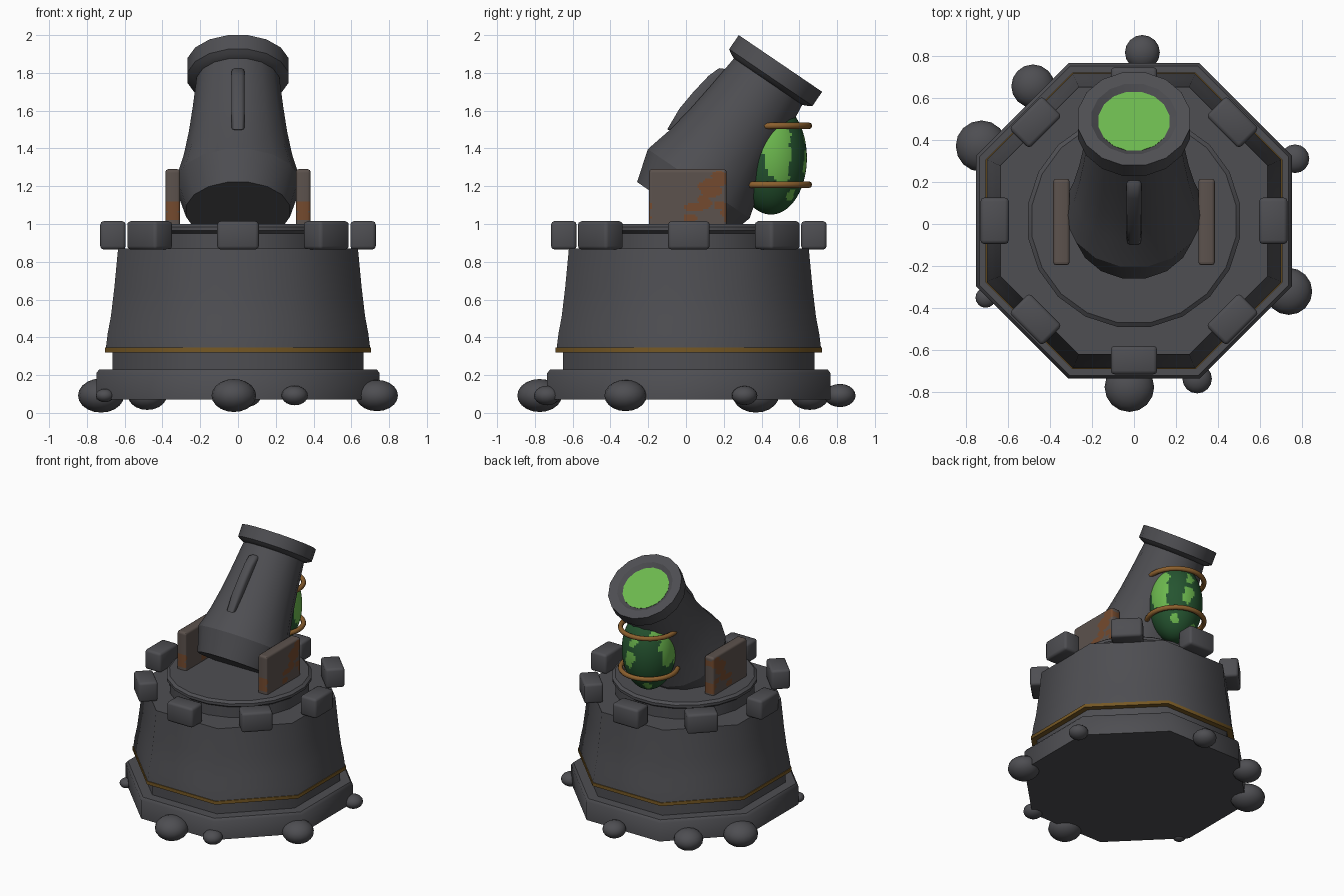
import bpy, bmesh, math
from mathutils import Matrix, Vector

cube = bpy.data.objects.get("Cube")
if cube:
    bpy.data.objects.remove(cube, do_unlink=True)

CY = 0.015                       # depth centre of the tower
TAU = 2 * math.pi


def material(name, *srgb):
    lin = [((c / 255 + 0.055) / 1.055) ** 2.4 for c in srgb] + [1]
    m = bpy.data.materials.new(name)
    m.use_nodes = True
    m.diffuse_color = lin
    m.node_tree.nodes["Principled BSDF"].inputs["Base Color"].default_value = lin
    return m


IRON = material("dark iron", 78, 78, 82)
GOLD = material("old gold", 118, 88, 36)
COPPER = material("copper", 140, 96, 46)
PLATE = material("weathered plate", 92, 82, 77)
RUST = material("rust", 116, 74, 46)
LIME = material("bright green", 108, 184, 78)
GREEN = material("deep green", 37, 84, 48)


def finish(name, bm, mats, angle=50, matrix=None):
    bmesh.ops.recalc_face_normals(bm, faces=bm.faces[:])
    mesh = bpy.data.meshes.new(name)
    bm.to_mesh(mesh)
    bm.free()
    for m in mats:
        mesh.materials.append(m)
    ob = bpy.data.objects.new(name, mesh)
    bpy.context.collection.objects.link(ob)
    if matrix:
        ob.matrix_world = matrix
    bpy.ops.object.select_all(action='DESELECT')
    ob.select_set(True)
    bpy.context.view_layer.objects.active = ob
    bpy.ops.object.shade_smooth_by_angle(angle=math.radians(angle))
    return ob


def lathe(name, profile, sides, mat, matrix=None, flat_radius=False, angle=50):
    """Turn (radius, height) points about z and cap both ends."""
    bm = bmesh.new()
    k = 1 / math.cos(math.pi / sides) if flat_radius else 1
    rings = []
    for r, z in profile:
        rings.append([bm.verts.new((k * r * math.cos(TAU * (i + .5) / sides),
                                    k * r * math.sin(TAU * (i + .5) / sides), z))
                      for i in range(sides)])
    for a, b in zip(rings, rings[1:]):
        for i in range(sides):
            j = (i + 1) % sides
            bm.faces.new((a[i], a[j], b[j], b[i]))
    bm.faces.new(rings[0])
    bm.faces.new(rings[-1])
    return finish(name, bm, [mat], angle, matrix)


def box_mesh(size, bevel):
    bm = bmesh.new()
    bmesh.ops.create_cube(bm, size=1, matrix=Matrix.Diagonal((*size, 1)))
    bmesh.ops.bevel(bm, geom=bm.edges[:], offset=bevel, segments=2,
                    profile=0.5, affect='EDGES')
    return bm


def ellipsoid(loc, radii, u, v):
    bm = bmesh.new()
    bmesh.ops.create_uvsphere(bm, u_segments=u, v_segments=v, radius=1,
                              matrix=Matrix.Translation(loc) @ Matrix.Diagonal((*radii, 1)))
    return bm


def in_blob(a, b, blobs):
    return any(((a - p) / r) ** 2 + ((b - q) / s) ** 2 < 1 for p, q, r, s in blobs)


# Octagonal tower
tower = Matrix.Translation((0, CY, 0))
lathe("base_slab", [(.75, .07), (.75, .21), (.735, .23)], 8, IRON, tower, True)
lathe("tower_foot", [(.665, .22), (.665, .33)], 8, IRON, tower, True)
lathe("gold_band", [(.705, .32), (.705, .345)], 8, GOLD, tower, True)
lathe("tower_wall", [(.70, .34), (.69, .42), (.673, .51), (.655, .66), (.635, .87)],
      8, IRON, tower, True)
lathe("turntable", [(.49, .86), (.49, .95), (.51, .965), (.51, .985), (.49, 1.0)],
      20, IRON, tower, angle=30)

# Battlement blocks
for i in range(8):
    turn = Matrix.Rotation(i * TAU / 8, 4, 'Z')
    finish(f"battlement_{i + 1}", box_mesh((.135, .22, .15), .018), [IRON], 50,
           tower @ turn @ Matrix.Translation((.662, 0, .94)))

# Boulders round the foot: x, y, radius
boulders = [(.04, .815, .083), (-.48, .655, .103), (-.725, .37, .122), (.765, .31, .068),
            (.735, -.32, .112), (.3, -.735, .07), (-.022, -.775, .118), (-.705, -.35, .048)]
for i, (x, y, r) in enumerate(boulders):
    finish(f"boulder_{i + 1}", ellipsoid((x, y, .092), (r, r, .74 * r), 16, 10), [IRON], 60)

# Tilted mortar barrel, measured down from the muzzle
tilt = Matrix.Translation((0, .5, 1.85)) @ Matrix.Rotation(math.radians(-34.2), 4, 'X')
lathe("barrel", [(.28, -.946), (.332, -.77), (.292, -.62), (.265, -.47),
                 (.243, -.3), (.22, -.09)], 16, IRON, tilt, angle=28)
lathe("muzzle_ring", [(.215, -.12), (.25, -.105), (.272, -.09), (.272, 0),
                      (.205, 0), (.172, -.022)], 16, IRON, tilt, angle=30)
lathe("bore_glow", [(.172, -.03), (.172, -.02)], 16, LIME, tilt)

# Rounded rib along the front of the barrel
rib = [(-.10, 1.50), (-.035, 1.61), (.04, 1.70), (.12, 1.785), (.175, 1.825),
       (.215, 1.82), (.25, 1.74), (.0, 1.48)]
bm = bmesh.new()
face = bm.faces.new([bm.verts.new((-.035, y, z)) for y, z in rib])
side = bmesh.ops.extrude_face_region(bm, geom=[face])
bmesh.ops.translate(bm, vec=(.07, 0, 0),
                    verts=[g for g in side["geom"] if isinstance(g, bmesh.types.BMVert)])
rims = [e for e in bm.edges if abs(e.verts[0].co.x - e.verts[1].co.x) < .01]
bmesh.ops.bevel(bm, geom=rims, offset=.018, segments=2, profile=.5, affect='EDGES')
finish("barrel_rib", bm, [IRON], 50)

# Rusty side plates, sliced finely so that rust patches can be picked out
rust = [(.13, 1.19, .06, .055), (.18, 1.24, .05, .04), (.10, 1.12, .035, .04),
        (.05, 1.09, .065, .022), (.02, 1.03, .035, .025), (.17, 1.10, .03, .025),
        (-.205, 1.07, .02, .055), (.21, 1.05, .02, .04)]
for s, label in ((1, "left"), (-1, "right")):
    bm = box_mesh((.078, .41, .31), .014)
    bmesh.ops.translate(bm, verts=bm.verts[:], vec=(s * .345, .01, 1.135))
    for axis, start, count in ((1, -.19, 40), (2, .99, 30)):
        normal = Vector((0, axis == 1, axis == 2))
        for i in range(count):
            bmesh.ops.bisect_plane(bm, geom=bm.verts[:] + bm.edges[:] + bm.faces[:],
                                   plane_co=normal * (start + .01 * i), plane_no=normal)
    for f in bm.faces:
        c = f.calc_center_median()
        f.material_index = int(in_blob(c.y + .008 * math.sin(90 * c.z), c.z, rust))
    finish(f"{label}_side_plate", bm, [PLATE, RUST], 50)

# Green tank with bright patches placed by heading (degrees) and height
TY, TZ = .45, 1.35
patches = [(10, 1.42, 26, .15), (-10, 1.53, 35, .09), (16, 1.28, 18, .06),
           (78, 1.33, 13, .07), (50, 1.15, 12, .03), (85, 1.47, 10, .05),
           (185, 1.45, 38, .08), (172, 1.35, 20, .07), (215, 1.33, 24, .10),
           (150, 1.52, 20, .03), (120, 1.12, 14, .03)]
bm = ellipsoid((0, TY, TZ), (.19, .19, .30), 72, 48)
for f in bm.faces:
    c = f.calc_center_median()
    heading = (math.degrees(math.atan2(c.y - TY, c.x)) + 90) % 360 - 90
    heading += 4 * math.sin(50 * c.z)
    f.material_index = int(in_blob(heading, c.z, patches))
finish("tank", bm, [GREEN, LIME], 60)

# Copper hoops round the tank
for name, z in (("upper_hoop", 1.52), ("lower_hoop", 1.208)):
    bpy.ops.mesh.primitive_torus_add(location=(0, TY, z), major_radius=.2, minor_radius=.018,
                                     major_segments=28, minor_segments=8)
    hoop = bpy.context.object
    hoop.name = name
    hoop.data.materials.append(COPPER)
    bpy.ops.object.shade_smooth_by_angle(angle=math.radians(60))
